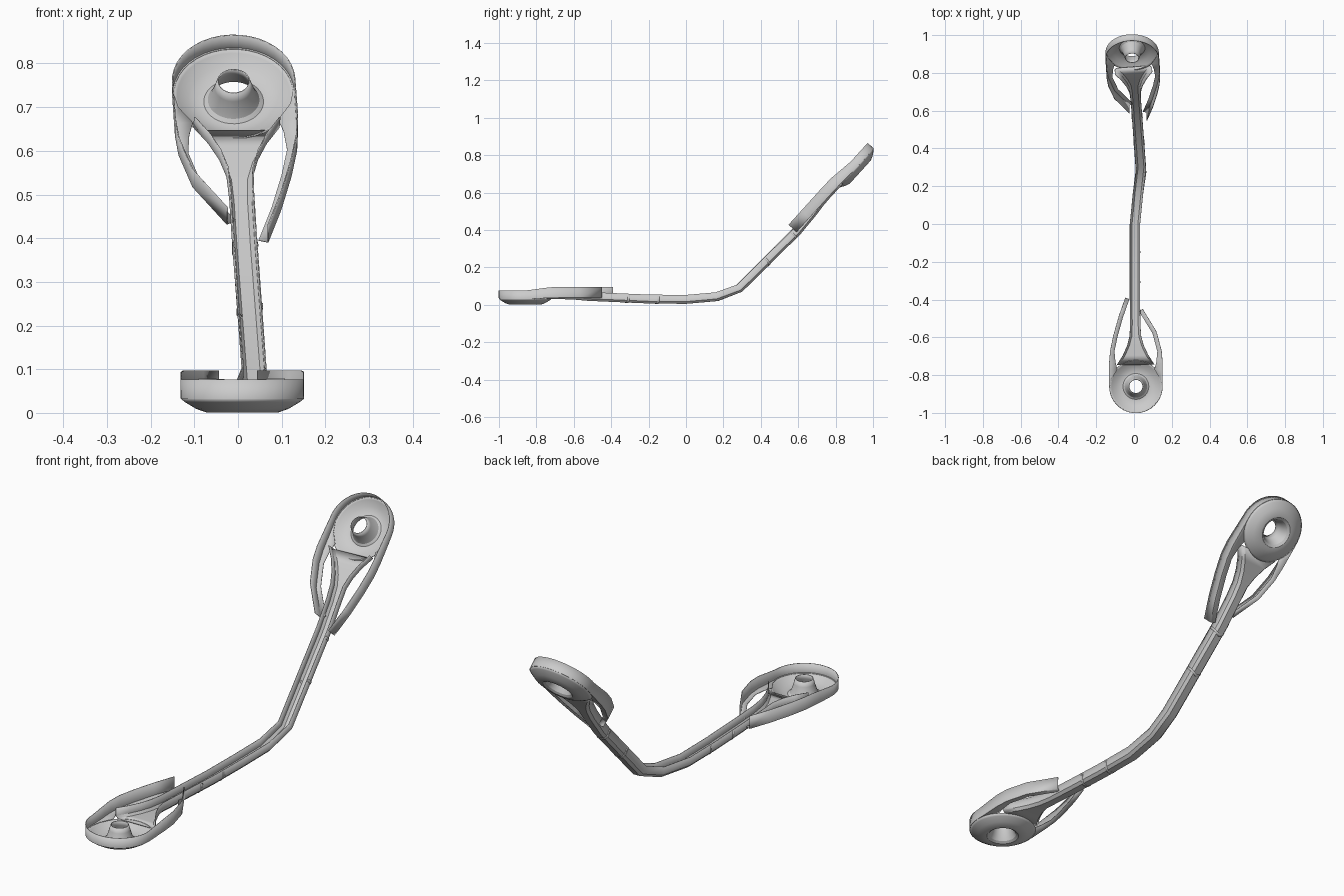
import bpy, math
from mathutils import Matrix, Vector

if "Cube" in bpy.data.objects:
    bpy.data.objects.remove(bpy.data.objects["Cube"])


def strip_object(name, rows, closed=False, matrix=None, thick=0.003):
    """Skin a list of point rows into a thin moulded sheet."""
    n = len(rows[0])
    verts = [tuple(p) for r in rows for p in r]
    faces = []
    for i in range(len(rows) if closed else len(rows) - 1):
        j = (i + 1) % len(rows)
        faces += [(i*n + k, i*n + k + 1, j*n + k + 1, j*n + k) for k in range(n - 1)]
    me = bpy.data.meshes.new(name)
    me.from_pydata(verts, [], faces)
    ob = bpy.data.objects.new(name, me)
    bpy.context.collection.objects.link(ob)
    if matrix:
        ob.matrix_world = matrix
    bpy.ops.object.select_all(action='DESELECT')
    ob.select_set(True)
    bpy.context.view_layer.objects.active = ob
    bpy.ops.object.shade_smooth_by_angle(angle=math.radians(25))
    mod = ob.modifiers.new("thickness", 'SOLIDIFY')
    mod.thickness, mod.offset = thick, 0
    return ob


def ramp(y, a, b, lo, hi):
    t = min(max((y - a) / (b - a), 0), 1)
    return lo + (hi - lo) * t


# Local frames of both ends: cup at origin, strap leaves along +y
lower = Matrix.Translation((0.01, -0.86, 0.0015))
yd = Vector((0.05, -0.67, -0.74)).normalized()
zd = Vector((0, -0.74, 0.67)).normalized()
xd = yd.cross(zd).normalized()
zd = xd.cross(yd)
upper = Matrix.Translation((-0.01, 0.932, 0.711)) @ Matrix((xd, yd, zd)).transposed().to_4x4()

# Cup dish profile (radius, height), with hollow centre cone
dish = [(0.14, 0.032), (0.13, 0.024), (0.105, 0.009), (0.082, 0.001), (0.068, 0.001),
        (0.058, 0.008), (0.05, 0.024), (0.042, 0.05), (0.036, 0.072)]
SEG = 40

# Outline of the rim wall and its two unequal arms
R = 0.14
outline = [(-0.055, 0.47), (-0.09, 0.37), (-0.118, 0.27), (-0.135, 0.19), (-0.14, 0.13),
           (-0.14, 0.09), (-0.14, 0.04)]
outline += [(R*math.cos(a), R*math.sin(a)) for a in
            [math.pi + math.pi*i/20 for i in range(21)]]
outline += [(0.14, 0.04), (0.14, 0.09), (0.14, 0.13), (0.135, 0.19), (0.108, 0.29), (0.035, 0.41)]

for tag, m in (("lower", lower), ("upper", upper)):
    rows = []
    for i in range(SEG):
        a = 2*math.pi*i/SEG
        rows.append([(r*math.cos(a), r*math.sin(a), z) for r, z in dish])
    strip_object(tag + "_cup_dish", rows, True, m)

    rows = []
    for i, (x, y) in enumerate(outline):
        p, q = outline[max(i-1, 0)], outline[min(i+1, len(outline)-1)]
        t = Vector((q[0]-p[0], q[1]-p[1])).normalized()
        w = 0.004 if y < 0.03 else (0.012 if y < 0.05 else (0.042 if y < 0.1 else
                                    (0.032 if y < 0.15 else 0.022)))
        zb, zt = ramp(y, 0.02, 0.15, 0.031, 0.038), ramp(y, 0.0, 0.15, 0.075, 0.095)
        rows.append([(x - t.y*w, y + t.x*w, zb), (x, y, zb), (x, y, zt)])
    strip_object(tag + "_rim_and_arms", rows, False, m)

# Strap stations: local y, floor height, half width (flaring into the cup)
flare = [(0.115, 0.031, 0.098), (0.165, 0.031, 0.066), (0.215, 0.03, 0.043),
         (0.265, 0.028, 0.029), (0.33, 0.022, 0.026), (0.46, 0.016, 0.026)]
stations = [(lower @ Vector((-0.005*y/0.46, y, z)), w) for y, z, w in flare]
stations += [(Vector(p), 0.026) for p in
             [(0.005, -0.2, 0.009), (0.005, 0.0, 0.007), (0.022, 0.17, 0.022), (0.037, 0.3, 0.072)]]
stations += [(upper @ Vector((0, y, z)), w) for y, z, w in reversed(flare)]


def frame(i):
    a = stations[max(i-1, 0)][0]
    b = stations[min(i+1, len(stations)-1)][0]
    t = (b - a).normalized()
    side = t.cross(Vector((0, 0, 1))).normalized()
    return side, side.cross(t)


# Open channel strap with bevelled bottom edges
rows = []
for i, (c, w) in enumerate(stations):
    s, up = frame(i)
    h = 0.046
    half = [(w, h), (w, 0.011), (w - 0.01, 0.0)]
    section = [(-x, z) for x, z in half] + half[::-1]
    rows.append([c + s*x + up*z for x, z in section])
strip_object("strap_channel", rows)

# V-shaped steps across the strap
for k, (i, f) in enumerate([(5, 0.4), (6, 0.2), (9, 0.45), (9, 0.9)]):
    a, b = stations[i][0], stations[i+1][0]
    t = (b - a).normalized()
    s = t.cross(Vector((0, 0, 1))).normalized()
    up = s.cross(t)
    c = a.lerp(b, f)
    rows = []
    for d in (-0.005, 0.005):
        rows.append([c + s*x + t*(abs(x)*0.45 + d) + up*z for x, z in
                     [(-0.0275, 0.04), (-0.0275, 0.011), (-0.016, -0.001), (0, -0.001),
                      (0.016, -0.001), (0.0275, 0.011), (0.0275, 0.04)]])
    strip_object("strap_step_%d" % (k + 1), rows, thick=0.004)
